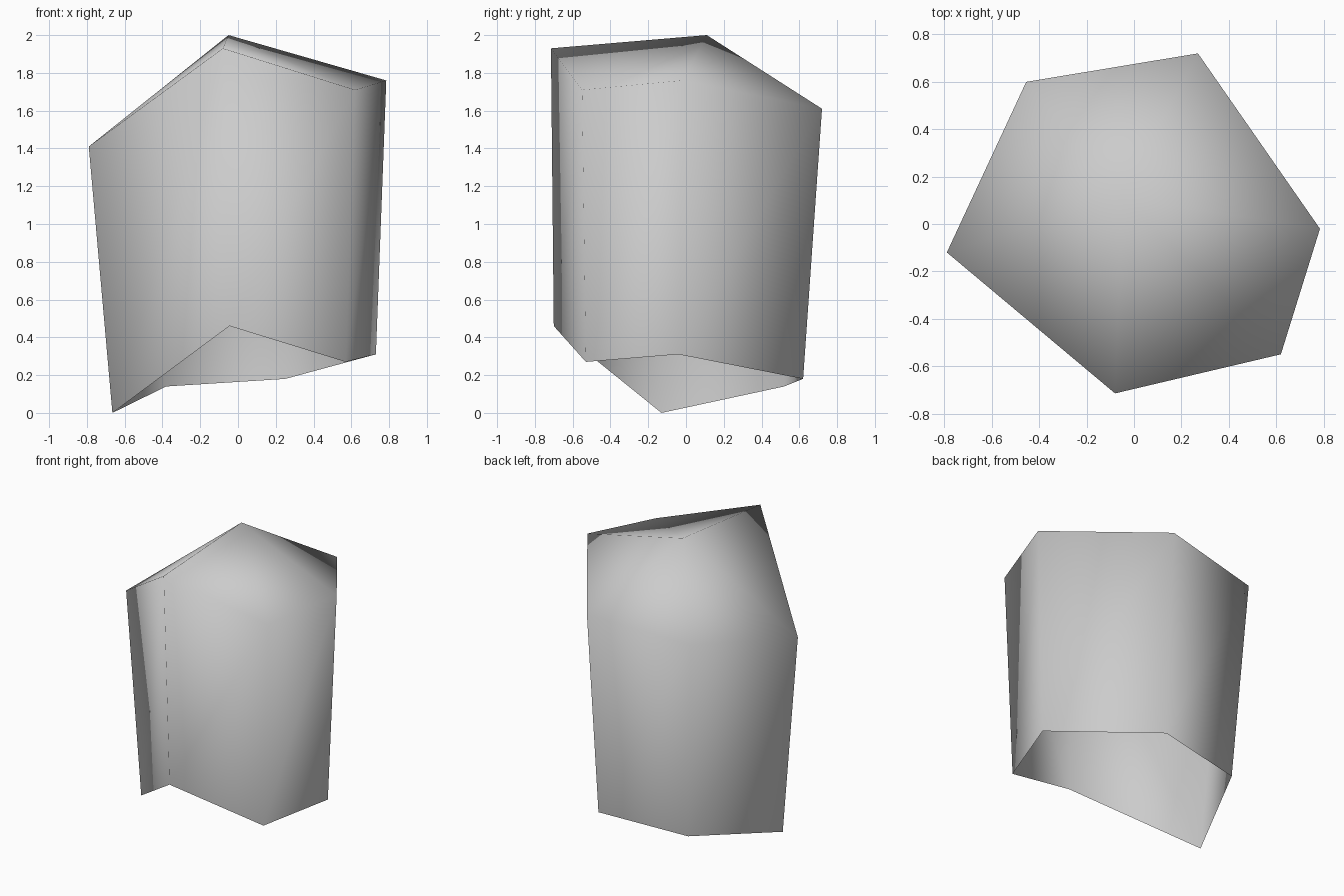
import bpy
import bmesh

cube = bpy.data.objects.get("Cube")
if cube:
    bpy.data.objects.remove(cube, do_unlink=True)

# Stone colour
grey = bpy.data.materials.new("light_grey_stone")
grey.use_nodes = True
colour = (0.6, 0.6, 0.6, 1)
grey.diffuse_color = colour
grey.node_tree.nodes["Principled BSDF"].inputs["Base Color"].default_value = colour

# Slanted six-sided outlines, counter-clockwise from the back right corner
top_rim = [(-0.455, 0.6, 1.54), (-0.79, -0.12, 1.41), (-0.08, -0.715, 1.93),
           (0.62, -0.55, 1.71), (0.785, -0.02, 1.76), (0.27, 0.72, 1.61)]
bottom_rim = [(-0.38, 0.52, 0.14), (-0.665, -0.13, 0), (-0.045, -0.7, 0.46),
              (0.57, -0.53, 0.27), (0.73, -0.04, 0.31), (0.25, 0.62, 0.18)]

bm = bmesh.new()
top = [bm.verts.new(p) for p in top_rim]
bottom = [bm.verts.new(p) for p in bottom_rim]
peak = bm.verts.new((-0.05, 0.11, 2))

# Sides and peaked cap; the underside is open
for i in range(len(top)):
    j = (i + 1) % len(top)
    bm.faces.new((bottom[i], bottom[j], top[j], top[i]))
    bm.faces.new((top[i], top[j], peak))
for face in bm.faces:
    face.smooth = True

mesh = bpy.data.meshes.new("stone_column")
bm.to_mesh(mesh)
bm.free()
mesh.materials.append(grey)
stone = bpy.data.objects.new("stone_column", mesh)
bpy.context.collection.objects.link(stone)
